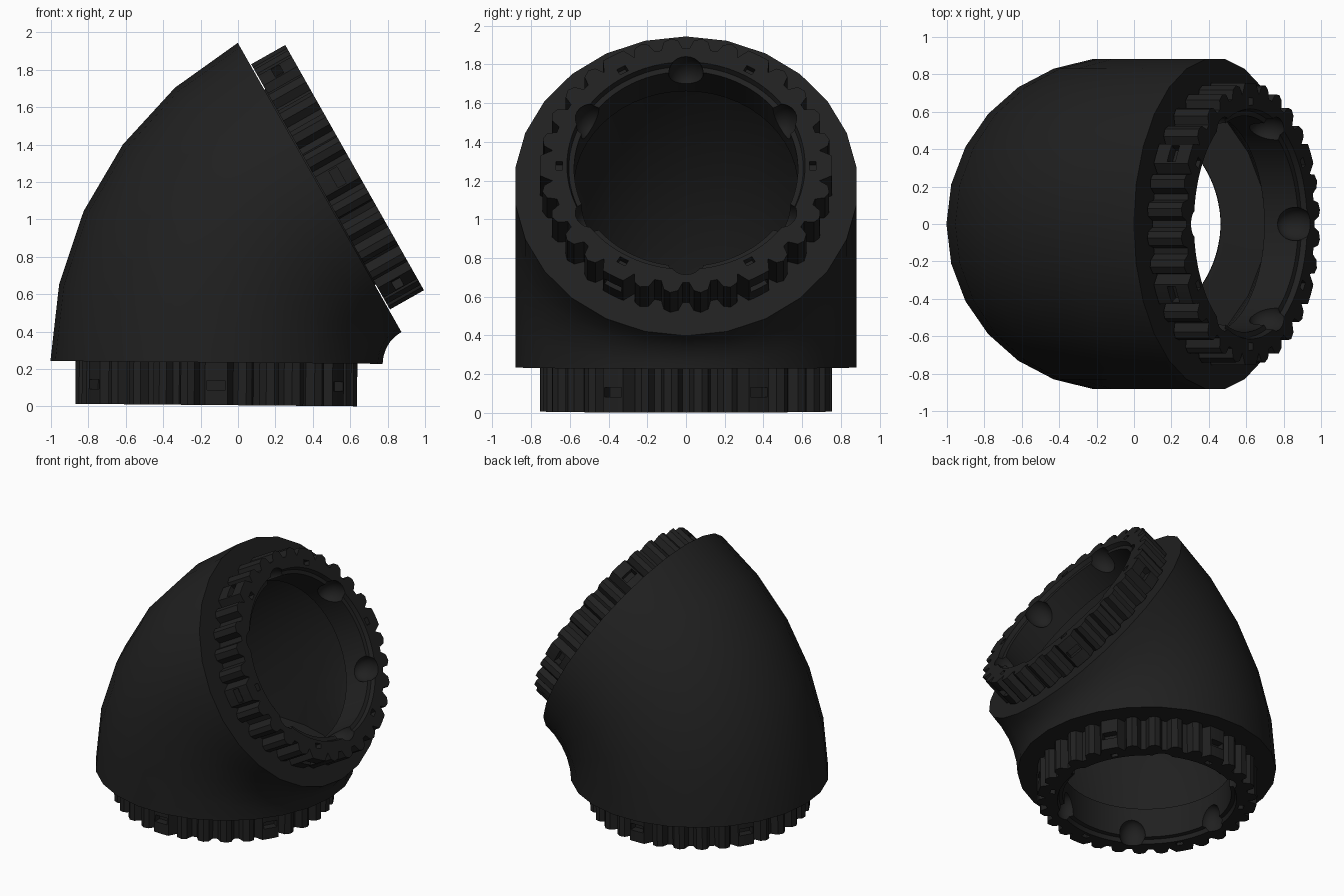
import bpy, bmesh
from math import sin, cos, radians, pi
from mathutils import Matrix, Vector

if "Cube" in bpy.data.objects:
    bpy.data.objects.remove(bpy.data.objects["Cube"])

PIVOT = Vector((0.971, 0, 0.226))   # centre of the bend
BEND_R, PIPE_R, CAVITY_R, BORE_R = 1.086, 0.888, 0.82, 0.578
START, BEND, SIDES = 0.5, 60, 26

black = bpy.data.materials.new("matte_black")
black.diffuse_color = (0.0145, 0.0145, 0.0145, 1)
black.use_nodes = True
black.node_tree.nodes["Principled BSDF"].inputs["Base Color"].default_value = black.diffuse_color


def frame(deg, flip=1):
    """Matrix of the pipe section at a bend angle; z runs along the pipe."""
    t = radians(deg)
    x = Vector((-cos(t), 0, sin(t)))
    z = Vector((sin(t), 0, cos(t))) * flip
    m = Matrix((x, z.cross(x), z)).transposed().to_4x4()
    m.translation = PIVOT + x * BEND_R
    return m


def circle(r, z, n):
    return [Vector((r * cos(2 * pi * i / n), r * sin(2 * pi * i / n), z)) for i in range(n)]


def finish(name, bm):
    bmesh.ops.recalc_face_normals(bm, faces=bm.faces[:])
    me = bpy.data.meshes.new(name)
    bm.to_mesh(me)
    bm.free()
    me.materials.append(black)
    ob = bpy.data.objects.new(name, me)
    bpy.context.collection.objects.link(ob)
    return ob


def skin(name, loops):
    """Closed tube: join each loop to the next, and the last to the first."""
    bm = bmesh.new()
    rows = [[bm.verts.new(p) for p in lp] for lp in loops]
    n = len(rows[0])
    for a, b in zip(rows, rows[1:] + rows[:1]):
        for i in range(n):
            j = (i + 1) % n
            bm.faces.new((a[i], a[j], b[j], b[i]))
    return finish(name, bm)


def smooth(ob):
    bpy.ops.object.select_all(action='DESELECT')
    ob.select_set(True)
    bpy.context.view_layer.objects.active = ob
    bpy.ops.object.shade_smooth_by_angle(angle=radians(30))


# Hollow elbow body: outer skin, end plates with a bore, wide inner cavity
def section(deg, r, z=0):
    return [frame(deg) @ p for p in circle(r, z, SIDES)]


END = START + BEND
bends = [START + BEND * i / 5 for i in range(6)]
cavity = [END - 1.5] + bends[4:0:-1] + [START + 1.5]
loops = [section(a, PIPE_R) for a in bends]
loops += [section(END, BORE_R + 0.01), section(END, BORE_R + 0.01, -0.028)]
loops += [section(a, CAVITY_R) for a in cavity]
loops += [section(START, BORE_R + 0.01, 0.028), section(START, BORE_R + 0.01)]
smooth(skin("elbow_body", loops))


def tooth_outline():
    """Scalloped outline, flattened into a pad at every slot."""
    pts = []
    for k in range(30):
        for f, r in ((0, 0.695), (0.24, 0.695), (0.38, 0.742), (0.6, 0.757), (0.86, 0.742)):
            deg = (k + f - 0.12) * 12
            if abs((deg % 60) - 30) < 7:
                r = 0.755
            pts.append((r * cos(radians(deg)), r * sin(radians(deg))))
    return pts


def coupling_ring(name, place, gap, height):
    outline = tooth_outline()
    n = len(outline)
    loops = [[Vector((x, y, z)) for x, y in outline] for z in (gap, height)]
    loops += [circle(0.615, height, n), circle(0.605, height - 0.03, n),
              circle(BORE_R, height - 0.035, n), circle(BORE_R, gap, n)]
    ring = skin(name, loops)

    # Cutters: scoops in the bore, windows in the outer pads, pin holes in the face
    bm = bmesh.new()
    for k in range(6):
        turn = Matrix.Rotation(radians(60 * k), 4, 'Z')
        bmesh.ops.create_uvsphere(bm, u_segments=20, v_segments=12, radius=0.09,
                                  matrix=turn @ Matrix.Translation((0.575, 0, height - 0.05))
                                  @ Matrix.Diagonal((0.9, 1, 1.25, 1)))
        turn = Matrix.Rotation(radians(60 * k + 30), 4, 'Z')
        for pos, size in (((0.75, 0, height - 0.105), (0.1, 0.1, 0.05)),
                          ((0.655, 0, height), (0.035, 0.05, 0.08))):
            bmesh.ops.create_cube(bm, size=1, matrix=turn @ Matrix.Translation(pos)
                                  @ Matrix.Diagonal((*size, 1)))
    cutter = finish(name + "_cutter", bm)
    cutter.hide_render = True
    mod = ring.modifiers.new("cut", 'BOOLEAN')
    mod.operation, mod.solver, mod.object = 'DIFFERENCE', 'EXACT', cutter
    bpy.context.view_layer.objects.active = ring
    bpy.ops.object.modifier_apply(modifier=mod.name)
    bpy.data.objects.remove(cutter)
    ring.matrix_world = place
    smooth(ring)

    # Thin sleeve joining ring and body
    tube = [(0.6, -0.028), (0.6, gap + 0.01), (BORE_R + 0.001, gap + 0.01), (BORE_R + 0.001, -0.028)]
    sleeve = skin(name + "_sleeve", [circle(r, z, 52) for r, z in tube])
    sleeve.matrix_world = place
    smooth(sleeve)


# Toothed couplings on both ends
coupling_ring("lower_coupling", frame(START, -1), 0.0, 0.228)
coupling_ring("upper_coupling", frame(END), 0.006, 0.215)
